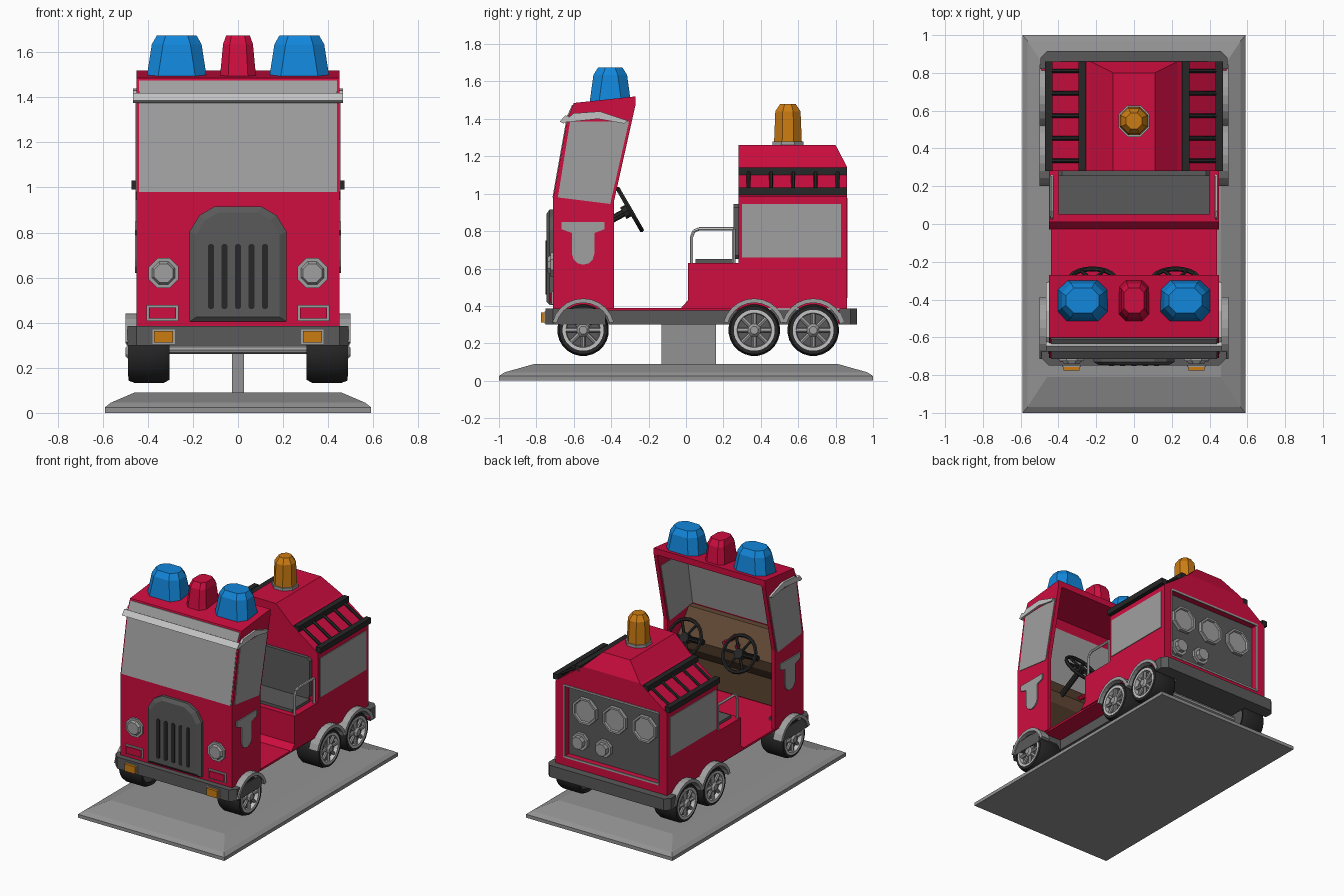
import bpy, bmesh
from math import sin, cos, pi, radians
from mathutils import Vector

if "Cube" in bpy.data.objects:
    bpy.data.objects.remove(bpy.data.objects["Cube"])


def material(name, r, g, b):
    m = bpy.data.materials.new(name)
    m.use_nodes = True
    m.diffuse_color = (r, g, b, 1)
    m.node_tree.nodes["Principled BSDF"].inputs["Base Color"].default_value = (r, g, b, 1)
    return m


RED = material("fire red", 0.62, 0.004, 0.05)
BLUE = material("lamp blue", 0.006, 0.24, 0.7)
ORANGE = material("amber", 0.6, 0.2, 0.006)
LIGHT = material("bright metal", 0.55, 0.55, 0.55)
GLASS = material("window grey", 0.35, 0.35, 0.35)
STONE = material("stand grey", 0.29, 0.29, 0.29)
DARK = material("dark grey", 0.1, 0.1, 0.1)
BLACK = material("rubber black", 0.02, 0.02, 0.02)
BROWN = material("dash brown", 0.12, 0.065, 0.035)


def loft(name, rings, mat, closed=False, smooth=False):
    """Skin a list of equal-length rings; cap the ends or join them up."""
    bm = bmesh.new()
    vs = [[bm.verts.new(p) for p in ring] for ring in rings]
    n = len(rings[0])
    for a, b in zip(vs, vs[1:] + vs[:1] if closed else vs[1:]):
        for i in range(n):
            j = (i + 1) % n
            bm.faces.new((a[i], a[j], b[j], b[i]))
    if not closed:
        bm.faces.new(vs[0])
        bm.faces.new(vs[-1])
    bmesh.ops.recalc_face_normals(bm, faces=bm.faces)
    me = bpy.data.meshes.new(name)
    bm.to_mesh(me)
    bm.free()
    if smooth:
        me.shade_smooth()
        me.set_sharp_from_angle(angle=radians(35))
    me.materials.append(mat)
    ob = bpy.data.objects.new(name, me)
    bpy.context.collection.objects.link(ob)
    return ob


def place(axis, p, h):
    return {"x": (h, p[0], p[1]), "y": (p[0], h, p[1]), "z": (p[0], p[1], h)}[axis]


def prism(name, pts, axis, a, b, mat):
    return loft(name, [[place(axis, p, h) for p in pts] for h in (a, b)], mat)


def box(name, x, y, z, mat):
    return prism(name, rect(*x, *y), "z", *z, mat)


def rect(x0, x1, y0, y1, c=0):
    """Rectangle outline, with cut corners when c is given."""
    if not c:
        return [(x0, y0), (x1, y0), (x1, y1), (x0, y1)]
    return [(x0 + c, y0), (x1 - c, y0), (x1, y0 + c), (x1, y1 - c),
            (x1 - c, y1), (x0 + c, y1), (x0, y1 - c), (x0, y0 + c)]


def turned(name, centre, axis, profile, n, mat, **kw):
    """Turn (radius, height) pairs about an axis through a centre."""
    def ring(r, h):
        return [Vector(place(axis, (r * cos((i + .5) * 2 * pi / n), r * sin((i + .5) * 2 * pi / n)), h))
                + Vector(centre) for i in range(n)]
    return loft(name, [ring(r, h) for r, h in profile], mat, **kw)


def bar(name, p, q, r, mat, n=6):
    p, q = Vector(p), Vector(q)
    u = (q - p).orthogonal().normalized()
    v = (q - p).normalized().cross(u)
    circle = [(u * cos(i * 2 * pi / n) + v * sin(i * 2 * pi / n)) * r for i in range(n)]
    return loft(name, [[e + c for c in circle] for e in (p, q)], mat)


def arc(cy, cz, r, a0, a1, n):
    return [(cy + r * cos(radians(a0 + (a1 - a0) * i / n)),
             cz + r * sin(radians(a0 + (a1 - a0) * i / n))) for i in range(n + 1)]


# Stand and post
loft("stand", [[(x, y, z) for x, y in rect(-w, w, -d, d)] for w, d, z in
               ((.59, 1, 0), (.59, 1, .025), (.565, .97, .045), (.46, .81, .09))], STONE)
box("stand_post", (-.026, .026), (-.13, .16), (.09, .31), STONE)

# Chassis, floor and bumpers
box("chassis", (-.3, .3), (-.7, .86), (.3, .38), DARK)
box("floor", (-.44, .44), (-.7, .3), (.375, .39), RED)
prism("front_bumper", [(-.49, -.43), (-.49, -.71), (-.45, -.75), (.45, -.75), (.49, -.71), (.49, -.43)],
      "z", .3, .385, DARK)
prism("rear_bumper", [(-.495, .82), (-.495, .88), (-.46, .915), (.46, .915), (.495, .88), (.495, .82)],
      "z", .3, .385, DARK)

# Cab shell, open at the back
side = [(-.71, .385), (-.71, .98), (-.635, 1.4), (-.6, 1.485), (-.27, 1.52),
        (-.27, 1.475), (-.385, .96), (-.385, .385)]
inner = [(-.27, 1.475), (-.58, 1.445), (-.605, 1.39), (-.675, .97), (-.675, .385)]
prism("cab_front_and_roof", side[:5] + inner, "x", -.42, .42, RED)
prism("windscreen", [(-.714, .98), (-.643, 1.38), (-.6, 1.38), (-.67, .98)], "x", -.44, .44, GLASS)
prism("roof_front_strip", [(-.636, 1.415), (-.609, 1.475), (-.6, 1.475), (-.62, 1.415)], "x", -.44, .44, GLASS)
prism("front_visor", [(-.655, 1.375), (-.675, 1.385), (-.645, 1.42), (-.625, 1.41)], "x", -.465, .465, LIGHT)
prism("dashboard", [(-.68, .97), (-.63, .97), (-.5, .8), (-.52, .72), (-.65, .6), (-.66, .4), (-.68, .4)],
      "x", -.418, .418, BROWN)
for x, z in ((-.05, .84), (.05, .84), (0, .88)):
    turned("dash_knob", (x, -.54, z), "y", [(.018, -.04), (.014, .03)], 8, RED)

# Rear body with a recessed back
gable = [(-.45, .385), (.45, .385), (.45, .985), (.23, 1.145), (-.23, 1.145), (-.45, .985)]
prism("rear_body", gable, "y", .28, .8, RED)
prism("back_header", [(-.45, .97), (.45, .97)] + gable[2:], "y", .8, .86, RED)
box("back_sill", (-.45, .45), (.8, .86), (.385, .45), RED)
loft("raised_roof", [[(x, y, z) for x, y in rect(-w, w, .28, d)] for w, d, z in
                     ((.23, .86, 1.145), (.11, .8, 1.26))], RED)
box("back_panel", (-.38, .38), (.8, .806), (.45, .97), DARK)
for z in (.45, .97):
    box("back_trim", (-.385, .385), (.855, .864), (z - .007, z + .007), GLASS)
for x in (-.24, 0, .24):
    turned("back_dial", (x, .806, .8), "y", [(.1, 0), (.1, .025), (.085, .025), (.08, .012)], 8, GLASS)
for x in (.09, .28):
    turned("hose_outlet", (x, .806, .57), "y", [(.065, 0), (.065, .02), (.045, .02), (.045, .05), (.03, .05)],
           8, GLASS)

# Bench
prism("bench", [(-.03, .385), (.01, .43), (.01, .63), (.28, .63), (.28, .385)], "x", -.45, .45, RED)
box("seat_cushion", (-.4, .4), (.05, .26), (.63, .65), DARK)
prism("seat_back", rect(-.4, .4, .65, .945, .02), "y", .255, .28, DARK)

# Amber beacon
turned("beacon_base", (0, .545, 0), "z", [(.09, 1.255), (.09, 1.28)], 8, GLASS)
turned("beacon", (0, .545, 0), "z", [(.08, 1.28), (.073, 1.44), (.045, 1.48)], 8, ORANGE)


def roof_lamp(name, x, w, mat):
    rings = []
    for k, d, z in ((w, .11, 1.49), (w * .83, .09, 1.635), (w * .66, .065, 1.675)):
        rings.append([(px, py, z) for px, py in rect(x - k, x + k, -.405 - d, -.405 + d, min(.05, k * .45))])
    loft(name, rings, mat)


roof_lamp("middle_lamp", 0, .08, RED)

# Grille
def arch(w, lo, hi, c):
    return [(-w, lo), (w, lo), (w, hi - c), (w - c * .4, hi - c * .35), (w - c, hi),
            (c - w, hi), (c * .4 - w, hi - c * .35), (-w, hi - c)]


loft("grille", [[(x, y, z) for x, z in pts] for y, pts in (
    (-.70, arch(.215, .405, .915, .11)), (-.73, arch(.215, .405, .915, .11)),
    (-.747, arch(.185, .425, .89, .1)))], DARK)
for i in range(-2, 3):
    prism("grille_slot", rect(i * .06 - .013, i * .06 + .013, .46, .75, .008), "y", -.752, -.746, BLACK)

# Mirrored parts
for s in (-1, 1):
    prism("cab_side", side, "x", s * .42, s * .45, RED)
    prism("cab_side_window", [(-.685, .98), (-.62, 1.385), (-.305, 1.385), (-.405, .945)],
          "x", s * .416, s * .454, GLASS)
    prism("side_visor", [(-.66, 1.38), (-.6, 1.43), (-.46, 1.44), (-.31, 1.39), (-.33, 1.375), (-.47, 1.4)],
          "x", s * .44, s * .465, LIGHT)
    crest = [(-.665, .85), (-.665, .81), (-.61, .79), (-.61, .68)] + arc(-.55, .68, .06, 180, 360, 6)[1:]
    prism("side_crest", crest + [(-.49, .79), (-.435, .81), (-.435, .85)], "x", s * .449, s * .458, GLASS)
    prism("body_side_window", rect(.3, .83, .66, .945), "x", s * .447, s * .455, GLASS)
    prism("back_post", rect(min(s * .38, s * .45), max(s * .38, s * .45), .8, .86), "z", .45, .97, RED)
    prism("back_trim_side", rect(s * .378, s * .388, .855, .864), "z", .45, .97, GLASS)
    prism("tail_marker", rect(s * .455, s * .49, .31, .375), "y", .812, .822, RED)
    roof_lamp("blue_lamp", s * .272, .133, BLUE)

    # Front lights
    turned("headlight", (s * .33, 0, .62), "y", [(.072, -.70), (.072, -.725), (.055, -.725), (.045, -.74)],
           8, GLASS)
    prism("marker_frame", rect(s * .335 - .07, s * .335 + .07, .408, .478), "y", -.70, -.718, GLASS)
    prism("marker_light", rect(s * .335 - .06, s * .335 + .06, .418, .468), "y", -.70, -.727, RED)
    prism("indicator_frame", rect(s * .33 - .05, s * .33 + .05, .306, .37), "y", -.74, -.756, GLASS)
    prism("indicator", rect(s * .33 - .042, s * .33 + .042, .312, .364), "y", -.74, -.775, ORANGE)

    # Sloping ladder
    for x, z in ((.452, 1.012), (.275, 1.12)):
        prism("ladder_rail", rect(s * x - .02, s * x + .02, z - .02, z + .02), "y", .28, .86, BLACK)
    for i in range(5):
        y = .335 + i * .119
        bar("ladder_rung", (s * .452, y, 1.012), (s * .275, y, 1.12), .011, BLACK)

    # Bench arm rail
    path = [(.03, .63), (.03, .77), (.042, .8), (.07, .812), (.255, .812), (.255, .63)]
    for p, q in zip(path, path[1:]):
        bar("arm_rail", (s * .435, *p), (s * .435, *q), .009, LIGHT)

    # Steering wheel
    hub, tilt = Vector((s * .22, -.3, .915)), radians(-60)
    bpy.ops.mesh.primitive_torus_add(location=hub, rotation=(tilt, 0, 0), major_radius=.125, minor_radius=.013,
                                     major_segments=20, minor_segments=6)
    wheel = bpy.context.object
    wheel.name = "steering_wheel"
    wheel.data.materials.append(BLACK)
    for i in range(6):
        a = i * pi / 3
        bar("steering_spoke", hub, hub + .122 * Vector((cos(a), sin(a) * cos(tilt), sin(a) * sin(tilt))), .01, BLACK)
    bar("steering_hub", hub + Vector((0, .01, .006)), hub - Vector((0, .035, .02)), .035, BLACK, 8)
    bar("steering_column", hub, hub - Vector((0, .24, .13)), .02, BLACK, 8)

    # Wheels and mudguards
    for y in (-.55, .365, .68):
        c = (0, y, .27)
        turned("tyre", c, "x", [(.105, s * .31), (.125, s * .305), (.138, s * .33), (.138, s * .46),
                                (.128, s * .485), (.108, s * .485)], 24, BLACK, closed=True, smooth=True)
        turned("rim", c, "x", [(.11, s * .45), (.11, s * .488), (.092, s * .488), (.088, s * .455)], 24, LIGHT)
        turned("rim_back", c, "x", [(.106, s * .32), (.106, s * .46)], 24, DARK)
        turned("wheel_hub", c, "x", [(.035, s * .45), (.035, s * .485), (.022, s * .498)], 8, GLASS)
        for i in range(8):
            a = i * pi / 4
            bar("wheel_spoke", (s * .472, y, .27), (s * .472, y + .1 * cos(a), .27 + .1 * sin(a)), .012, GLASS)
        guard = arc(y, .27, .17, 15, 165, 10) + arc(y, .27, .147, 165, 15, 10)
        prism("mudguard", guard, "x", s * .43, s * .5, GLASS)

for y in (-.55, .365, .68):
    bar("axle", (-.34, y, .28), (.34, y, .28), .018, GLASS, 8)
